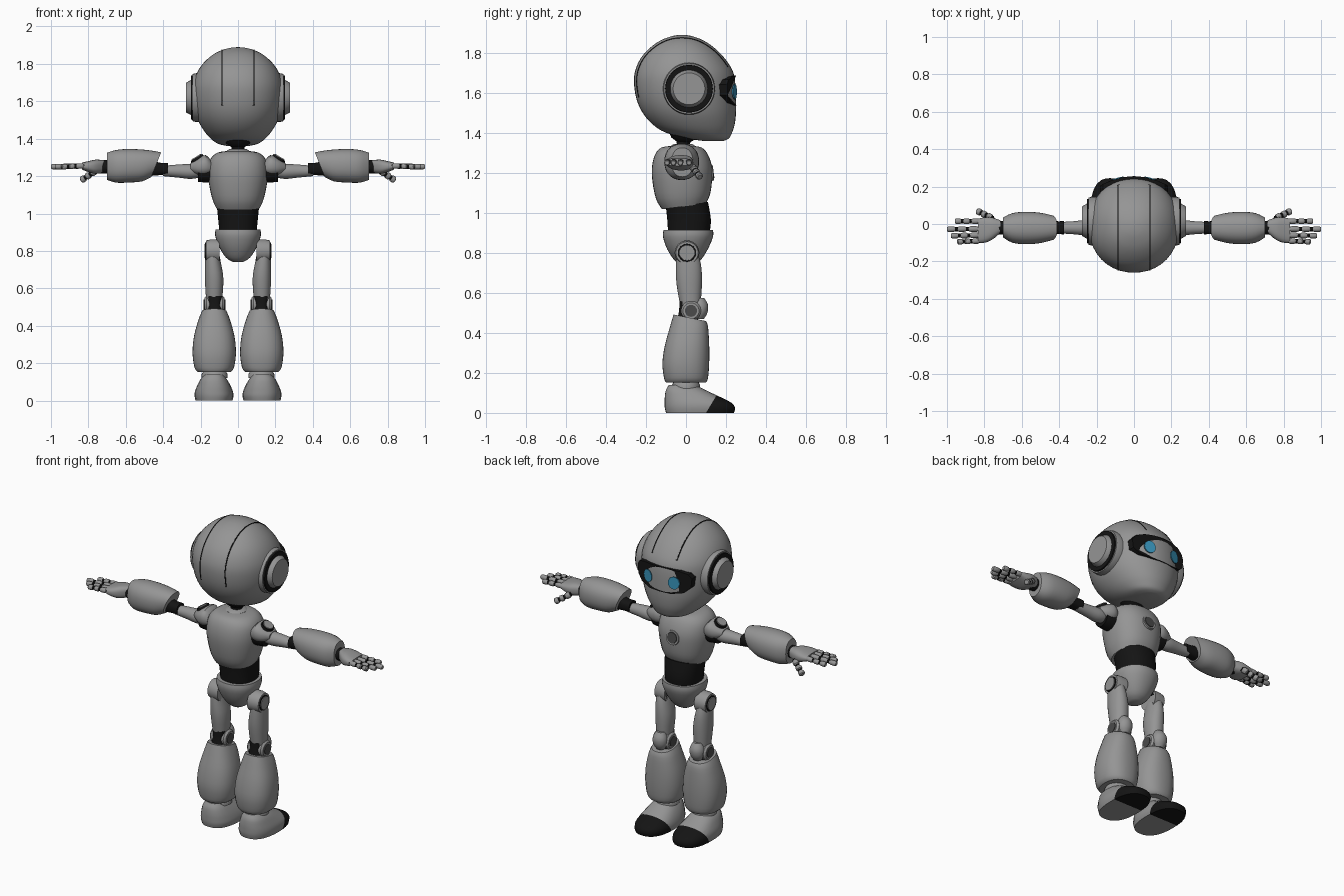
import bpy, bmesh
from math import cos, sin, pi, radians
from mathutils import Vector
from mathutils.bvhtree import BVHTree

cube = bpy.data.objects.get("Cube")
if cube:
    bpy.data.objects.remove(cube, do_unlink=True)


def material(name, r, g, b):
    m = bpy.data.materials.new(name)
    m.use_nodes = True
    m.diffuse_color = (r, g, b, 1)
    m.node_tree.nodes["Principled BSDF"].inputs["Base Color"].default_value = (r, g, b, 1)
    return m


GREY = material("body grey", .3, .3, .3)
DARK = material("joint dark grey", .07, .07, .07)
BLACK = material("rubber black", .007, .007, .007)
BLUE = material("eye blue", .04, .3, .5)
built = []


def finish(name, bm, mats, mirror=False):
    """Turn a bmesh into an object, mirrored across x when it is one of a pair."""
    bmesh.ops.recalc_face_normals(bm, faces=bm.faces)
    me = bpy.data.meshes.new(name)
    bm.to_mesh(me)
    bm.free()
    for m in mats:
        me.materials.append(m)
    ob = bpy.data.objects.new(name, me)
    bpy.context.collection.objects.link(ob)
    if mirror:
        ob.modifiers.new("pair", "MIRROR")
    built.append(ob)
    return ob


def skin(bm, loops):
    """Bridge successive loops of vertices and cap both ends."""
    n = len(loops[0])
    for a, b in zip(loops, loops[1:]):
        for i in range(n):
            j = (i + 1) % n
            bm.faces.new((a[i], a[j], b[j], b[i]))
    bm.faces.new(loops[0])
    bm.faces.new(loops[-1])


def spline(rows, steps):
    """Catmull-Rom interpolation of section rows."""
    out = []
    for k in range(len(rows) - 1):
        p = [rows[max(0, min(len(rows) - 1, k + d))] for d in (-1, 0, 1, 2)]
        for s in range(steps):
            t = s / steps
            out.append([b + .5 * t * (c - a + t * (2*a - 5*b + 4*c - d + t * (3*(b - c) + d - a)))
                        for a, b, c, d in zip(*p)])
    return out + [list(rows[-1])]


def loft_mesh(rows, axis="z", power=2, steps=3, seg=28):
    """Rows are (position, u min, u max, v min, v max, tilt along v)."""
    bm = bmesh.new()
    loops = []
    for t, u0, u1, v0, v1, tilt in spline([(*r, 0)[:6] for r in rows], steps):
        loop = []
        for i in range(seg):
            c, s = cos(2*pi*i/seg), sin(2*pi*i/seg)
            k = (abs(c)**power + abs(s)**power) ** (-1/power)
            u, dv = (u0 + u1)/2 + (u1 - u0)/2*c*k, (v1 - v0)/2*s*k
            w, v = t + tilt*dv, (v0 + v1)/2 + dv
            loop.append(bm.verts.new((u, v, w) if axis == "z" else (w, u, v)))
        loops.append(loop)
    skin(bm, loops)
    return bm


def loft(name, rows, mat, mirror=False, **kw):
    return finish(name, loft_mesh(rows, **kw), [mat], mirror)


def rod(name, start, end, profile, mat, mirror=False, seg=24):
    """Turned part: profile rows are (fraction along the axis, radius)."""
    bm = bmesh.new()
    a, b = Vector(start), Vector(end)
    q = (b - a).to_track_quat("Z", "Y")
    skin(bm, [[bm.verts.new(a.lerp(b, t) + q @ Vector((r*cos(2*pi*i/seg), r*sin(2*pi*i/seg), 0)))
               for i in range(seg)] for t, r in profile])
    return finish(name, bm, [mat], mirror)


def plate(name, outline, surface, depth, mat, mirror=False):
    """Outline in x and z, laid on y = surface(x), with thickness going back."""
    bm = bmesh.new()
    skin(bm, [[bm.verts.new((x, surface(x) - d, z)) for x, z in outline] for d in (0, depth)])
    return finish(name, bm, [mat], mirror)


FLAT = ((0, 1), (1, 1))


def disc(r, bevel=.8):
    return ((0, r), (.6, r), (1, r*bevel))


# Head
head_bm = loft_mesh([
    (1.36, -.05, .05, .08, .19), (1.372, -.105, .105, 0, .215), (1.40, -.145, .145, -.1, .23),
    (1.44, -.18, .18, -.165, .243), (1.50, -.215, .215, -.217, .25), (1.57, -.235, .235, -.248, .25),
    (1.65, -.242, .242, -.26, .246), (1.71, -.235, .235, -.254, .233), (1.77, -.21, .21, -.228, .195),
    (1.82, -.17, .17, -.185, .147), (1.86, -.117, .117, -.13, .09), (1.883, -.055, .055, -.07, .03),
    (1.889, -.01, .01, -.03, -.01)], power=2.12, seg=40)
tree = BVHTree.FromBMesh(head_bm)
finish("head", head_bm, [GREY])

# Crown panel seam, traced on the head
sweep = [radians(a) for a in range(28, 191, 6)]
track = [(.085, a) for a in sweep] + [(-.085, a) for a in reversed(sweep)]
cu = bpy.data.curves.new("crown_panel_seam", "CURVE")
cu.dimensions = "3D"
cu.bevel_depth = .003
sp = cu.splines.new("POLY")
sp.points.add(len(track) - 1)
sp.use_cyclic_u = True
for pt, (x, a) in zip(sp.points, track):
    hit = tree.ray_cast(Vector((x, 3*cos(a), 1.62 + 3*sin(a))), Vector((0, -cos(a), -sin(a))))[0]
    pt.co = (*hit, 1)
cu.materials.append(BLACK)
bpy.context.collection.objects.link(bpy.data.objects.new("crown_panel_seam", cu))

# Visor and eyes
half = [(0, 1.685), (.06, 1.685), (.12, 1.68), (.165, 1.665), (.183, 1.64),
        (.178, 1.585), (.14, 1.55), (.07, 1.535), (0, 1.535)]
visor = half + [(-x, z) for x, z in half[-2:0:-1]]


def bow(x):
    return .256 - 1.55*x*x


plate("visor", visor, bow, .05, BLACK)
eye = [(.088 + .033*cos(i*pi/8), 1.605 + .038*sin(i*pi/8)) for i in range(16)]
plate("eye", eye, lambda x: bow(x) + .003, .006, BLUE, True)

# Ears
for name, x0, x1, r, bevel, mat in (("ear_rim", .2, .243, .13, .97, GREY),
                                    ("ear_ring", .2, .252, .121, .97, BLACK),
                                    ("ear_cap", .2, .277, .097, .82, GREY)):
    rod(name, (x0, .015, 1.62), (x1, .015, 1.62), disc(r, bevel), mat, True, 32)

# Neck, torso, waist and pelvis
rod("neck", (0, -.015, 1.31), (0, -.01, 1.40),
    ((0, .04), (.3, .032), (.5, .035), (.7, .062), (1, .075)), BLACK)
rod("collar", (0, -.015, 1.32), (0, -.015, 1.345), disc(.06, .75), GREY)
loft("torso", [(1.032, -.118, .118, -.12, .1, .13), (1.08, -.138, .138, -.15, .12, .08),
               (1.16, -.155, .155, -.168, .13), (1.23, -.16, .16, -.17, .13),
               (1.29, -.148, .148, -.155, .11), (1.325, -.11, .11, -.125, .08),
               (1.335, -.05, .05, -.07, .03)], GREY, power=2.3)
rod("chest_ring", (0, .1, 1.2), (0, .134, 1.205), disc(.045, .95), GREY)
rod("chest_light", (0, .1, 1.2), (0, .138, 1.205), disc(.037, .85), DARK)
loft("waist", [(.91, -.1, .1, -.09, .12), (.97, -.106, .106, -.094, .124),
               (1.04, -.113, .113, -.1, .11, .13)], BLACK, power=2.3)
loft("pelvis", [(.742, -.03, .03, -.03, .04), (.765, -.065, .065, -.06, .075),
                (.82, -.1, .1, -.095, .11), (.88, -.122, .122, -.115, .135),
                (.915, -.12, .12, -.112, .135)], GREY, power=2.2)

# Legs
for name, x1, r, mat in (("hip", .172, .062, GREY), ("hip_ring", .176, .05, BLACK),
                         ("hip_cap", .18, .042, GREY)):
    rod(name, (.1, .005, .80), (x1, .005, .80), disc(r, .9), mat, True)
loft("thigh", [(.81, .105, .17, -.045, .055), (.74, .092, .176, -.05, .075),
               (.65, .078, .177, -.048, .08), (.53, .085, .17, -.028, .072)], GREY, True, power=2.2)
loft("knee_joint", [(.46, .08, .17, -.045, .06), (.51, .09, .16, -.035, .06),
                    (.56, .085, .165, -.032, .06)], BLACK, True, power=3)
rod("knee_axle", (.072, .025, .51), (.18, .025, .51), ((0, .04), (.1, .05), (.9, .05), (1, .04)), GREY, True)
rod("knee_bolt", (.068, .025, .51), (.184, .025, .51), disc(.03, 1), DARK, True)
loft("kneecap", [(.47, .1, .15, .04, .09), (.50, .083, .167, .03, .107),
                 (.54, .083, .167, .03, .11), (.575, .1, .15, .04, .09)], GREY, True)
loft("shin", [(.152, .04, .215, -.1, .1), (.175, .022, .232, -.11, .11),
              (.25, .011, .243, -.118, .116), (.34, .018, .236, -.105, .116),
              (.43, .042, .212, -.08, .11), (.475, .06, .194, -.062, .1, -.2)], GREY, True, power=2.4)
rod("ankle", (.125, 0, .11), (.125, 0, .2), disc(.06, 1), BLACK, True)
rod("ankle_collar", (.125, 0, .12), (.125, 0, .152), disc(.07, .9), GREY, True)

# Feet with a black toe cut along a slanted line
foot = loft_mesh([(0, .03, .227, -.1, .24), (.025, .024, .232, -.106, .245),
                  (.05, .028, .23, -.107, .228), (.08, .04, .218, -.106, .17),
                  (.115, .06, .2, -.1, .095), (.14, .08, .176, -.085, .05)], power=2.5)
bmesh.ops.bisect_plane(foot, geom=foot.verts[:] + foot.edges[:] + foot.faces[:],
                       plane_co=(0, .1, 0), plane_no=(0, 1, -.6))
for f in foot.faces:
    c = f.calc_center_median()
    f.material_index = int(c.y - .6*c.z > .1)
finish("foot", foot, [GREY, BLACK], True)

# Shoulders and upper arms
rod("shoulder_joint", (.11, -.025, 1.225), (.215, -.025, 1.222), disc(.058, .9), BLACK, True)
loft("shoulder_pad", [(.135, -.08, .03, 1.215, 1.272), (.172, -.1, .05, 1.2, 1.312),
                      (.215, -.09, .04, 1.205, 1.295), (.255, -.06, .015, 1.225, 1.268)],
     GREY, True, axis="x", power=2.4)
for name, r, h, mat in (("shoulder_ring", .04, .0, BLACK), ("shoulder_cap", .032, .004, GREY)):
    rod(name, (.2, -.025, 1.265), (.222 + h/2, -.025, 1.3 + h), disc(r, .9), mat, True)
loft("upper_arm", [(.2, -.055, .015, 1.195, 1.26), (.25, -.062, .022, 1.185, 1.265),
                   (.32, -.055, .015, 1.192, 1.262), (.40, -.05, .01, 1.2, 1.255)], GREY, True, axis="x")
loft("elbow", [(.375, -.055, .015, 1.205, 1.27), (.42, -.055, .015, 1.205, 1.272),
               (.48, -.06, .02, 1.2, 1.29)], BLACK, True, axis="x", power=2.6)
loft("forearm", [(.437, -.085, .045, 1.195, 1.327, -.4), (.5, -.102, .06, 1.172, 1.34, -.15),
                 (.58, -.108, .065, 1.166, 1.345), (.65, -.1, .058, 1.165, 1.34),
                 (.7, -.072, .035, 1.18, 1.325)], GREY, True, axis="x", power=2.3)

# Hands
rod("wrist", (.68, -.02, 1.25), (.74, -.02, 1.25), disc(.036, 1), BLACK, True)
loft("palm", [(.715, -.048, .02, 1.222, 1.285), (.76, -.085, .035, 1.212, 1.288),
              (.8, -.1, .035, 1.222, 1.28), (.835, -.1, .028, 1.235, 1.272)],
     GREY, True, axis="x", power=2.8)


def finger(name, a, b, r):
    """Three rounded grey segments over a thin dark core."""
    a, b = Vector(a), Vector(b)
    rod(name + "_core", a, a.lerp(b, .9), disc(r*.75, 1), BLACK, True, 8)
    for i, (t0, t1) in enumerate(((.06, .36), (.44, .68), (.76, 1))):
        rod(f"{name}_segment_{i + 1}", a.lerp(b, t0), a.lerp(b, t1),
            ((0, r*.8), (.2, r), (.8, r), (1, r*.7)), GREY, True, 10)


for name, y, tip in (("index_finger", .015, .957), ("middle_finger", -.028, 1),
                     ("ring_finger", -.063, .978), ("little_finger", -.095, .945)):
    finger(name, (.82, y*.95, 1.255), (tip, y, 1.25), .015)
finger("thumb", (.755, .03, 1.232), (.838, .07, 1.178), .018)

# Smooth shading with sharp edges kept
bpy.ops.object.select_all(action="DESELECT")
for ob in built:
    ob.select_set(True)
bpy.context.view_layer.objects.active = built[0]
bpy.ops.object.shade_smooth_by_angle(angle=radians(35))
